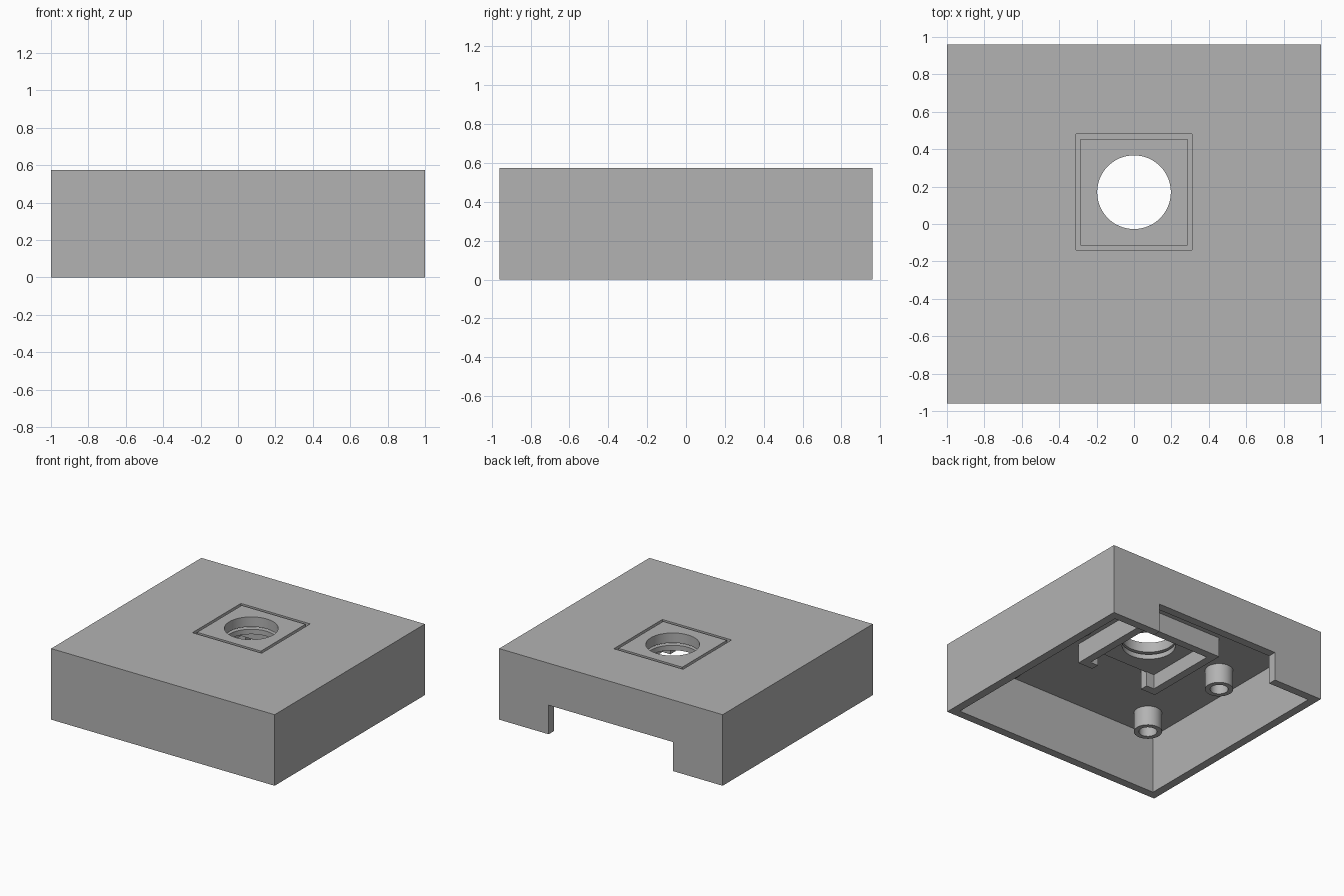
import bpy, math

if "Cube" in bpy.data.objects:
    bpy.data.objects.remove(bpy.data.objects["Cube"])

grey = bpy.data.materials.new("plain_grey")
grey.diffuse_color = (0.45, 0.45, 0.45, 1)
grey.use_nodes = True
grey.node_tree.nodes["Principled BSDF"].inputs["Base Color"].default_value = grey.diffuse_color

TOP, CEILING, RIB_BOTTOM = 0.575, 0.475, 0.315
HOLE_Y = 0.17


def block(name, x0, x1, y0, y1, z0, z1):
    bpy.ops.mesh.primitive_cube_add(size=1, location=((x0 + x1) / 2, (y0 + y1) / 2, (z0 + z1) / 2))
    ob = bpy.context.object
    ob.name = name
    ob.scale = (x1 - x0, y1 - y0, z1 - z0)
    bpy.ops.object.transform_apply(location=False, rotation=False, scale=True)
    ob.data.materials.append(grey)
    return ob


def square(name, half, z0, z1):
    return block(name, -half, half, HOLE_Y - half, HOLE_Y + half, z0, z1)


def cylinder(name, r, x, y, z0, z1, sides=64):
    bpy.ops.mesh.primitive_cylinder_add(vertices=sides, radius=r, depth=z1 - z0, location=(x, y, (z0 + z1) / 2))
    ob = bpy.context.object
    ob.name = name
    ob.data.materials.append(grey)
    return ob


def cut(ob, *cutters):
    for c in cutters:
        m = ob.modifiers.new("cut", 'BOOLEAN')
        m.operation, m.solver, m.object = 'DIFFERENCE', 'EXACT', c
        bpy.context.view_layer.objects.active = ob
        bpy.ops.object.modifier_apply(modifier=m.name)
        bpy.data.objects.remove(c)


def smooth(ob):
    bpy.ops.object.select_all(action='DESELECT')
    ob.select_set(True)
    bpy.context.view_layer.objects.active = ob
    bpy.ops.object.shade_smooth_by_angle(angle=math.radians(30))


# Open-bottomed housing with a rear cable notch and a square window
housing = block("housing", -1, 1, -0.96, 0.96, 0, TOP)
cut(housing,
    block("cavity", -0.933, 0.933, -0.893, 0.893, -0.1, CEILING),
    block("notch", -0.557, 0.557, 0.8, 1.1, -0.1, 0.235),
    square("window", 0.31, 0.4, 0.7))

# Flush square insert, leaving a narrow seam around it
insert = square("window_insert", 0.285, 0.495, TOP)
cut(insert, cylinder("bore", 0.197, 0, HOLE_Y, 0.4, 0.7))
smooth(insert)

# Backing plate beneath the insert
backing = square("backing_plate", 0.312, 0.435, 0.475)
cut(backing, cylinder("bore", 0.197, 0, HOLE_Y, 0.3, 0.7))
smooth(backing)

# Square retaining frame under the ceiling, open at the front
frame = square("retaining_frame", 0.37, RIB_BOTTOM, CEILING)
cut(frame,
    square("frame_inside", 0.305, 0.2, 0.6),
    block("frame_gap", -0.235, 0.235, -0.3, 0, 0.2, 0.6))

# Four hollow screw posts
for x in (-0.68, 0.68):
    for y in (-0.65, HOLE_Y):
        post = cylinder("screw_post", 0.104, x, y, RIB_BOTTOM, CEILING, 48)
        cut(post, cylinder("bore", 0.067, x, y, 0.2, CEILING - 0.005, 48))
        smooth(post)
